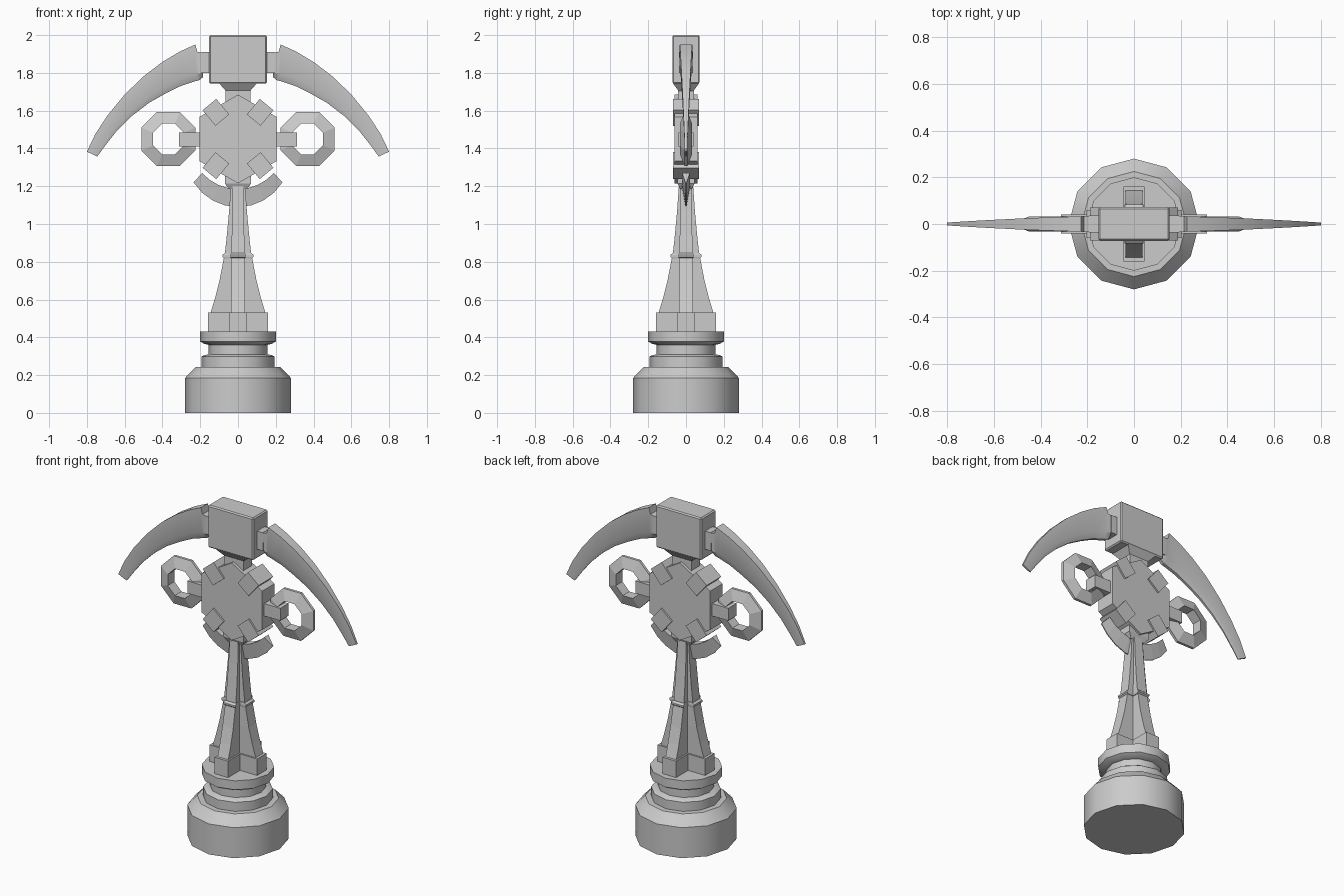
import bpy, bmesh
from math import sin, cos, pi, radians, atan2
from mathutils import Matrix, Vector

if "Cube" in bpy.data.objects:
    bpy.data.objects.remove(bpy.data.objects["Cube"])


def loft(name, rings, closed=False, mirror=False, smooth=None):
    """Skin a list of equal-length point rings; cap the ends unless closed."""
    bm = bmesh.new()
    rows = [[bm.verts.new(p) for p in ring] for ring in rings]
    n = len(rows[0])
    pairs = list(zip(rows, rows[1:])) + ([(rows[-1], rows[0])] if closed else [])
    for a, b in pairs:
        for i in range(n):
            j = (i + 1) % n
            bm.faces.new((a[i], a[j], b[j], b[i]))
    if not closed:
        bm.faces.new(rows[0])
        bm.faces.new(rows[-1])
    bmesh.ops.recalc_face_normals(bm, faces=bm.faces)
    me = bpy.data.meshes.new(name)
    bm.to_mesh(me)
    bm.free()
    ob = bpy.data.objects.new(name, me)
    bpy.context.collection.objects.link(ob)
    if mirror:
        ob.modifiers.new("mirror", 'MIRROR')
    if smooth:
        bpy.ops.object.select_all(action='DESELECT')
        ob.select_set(True)
        bpy.context.view_layer.objects.active = ob
        bpy.ops.object.shade_smooth_by_angle(angle=radians(smooth))
    return ob


def rect(hx, hy, z):
    return [(-hx, -hy, z), (hx, -hy, z), (hx, hy, z), (-hx, hy, z)]


def cross(z, r, w):
    quarter = [(r, -w), (r, w), (w, w)]
    pts = []
    for k in range(4):
        c, s = (1, 0, -1, 0)[k], (0, 1, 0, -1)[k]
        pts += [(x * c - y * s, x * s + y * c, z) for x, y in quarter]
    return pts


def box(name, x0, x1, hy, z0, z1, mirror=False):
    return loft(name, [[(x0, -hy, z), (x1, -hy, z), (x1, hy, z), (x0, hy, z)]
                       for z in (z0, z1)], mirror=mirror)


# Twelve-sided stepped base
profile = [(.28, 0), (.28, .185), (.225, .243), (.192, .243), (.192, .298), (.182, .305),
           (.155, .31), (.155, .36), (.178, .365), (.2, .378), (.2, .432)]
loft("base", [[(r * cos(k * pi / 6), r * sin(k * pi / 6), z) for k in range(12)]
              for r, z in profile], smooth=31)

# Cross-shaped plinth, shaft and band
loft("plinth", [cross(.43, .16, .045), cross(.532, .16, .045)])
loft("lower_shaft", [cross(.53, .145, .036), cross(.61, .121, .036),
                     cross(.70, .098, .036), cross(.83, .073, .034)])
loft("shaft_band", [cross(.818, .073, .038), cross(.826, .083, .04),
                    cross(.836, .083, .04), cross(.846, .071, .038)])
loft("upper_shaft", [cross(.83, .071, .034), cross(.95, .058, .033),
                     cross(1.07, .047, .031), cross(1.2, .038, .028)])

# Sockets below and above the hub, with flared head collar
loft("lower_socket", [rect(.048, .03, 1.185), rect(.07, .045, 1.215), rect(.07, .045, 1.28)])
loft("upper_neck", [rect(.065, .042, 1.58), rect(.065, .042, 1.71)])
loft("head_collar", [rect(.065, .04, 1.705), rect(.1, .07, 1.745)])

# Hexagonal hub with four diagonal lugs
HUB = 1.45
loft("hub", [[(.235 * cos(pi / 6 + k * pi / 3), y, HUB + .235 * sin(pi / 6 + k * pi / 3))
              for k in range(6)] for y in (-.06, .06)])
for sx, sz, label in ((1, 1, "upper_right"), (-1, 1, "upper_left"),
                      (1, -1, "lower_right"), (-1, -1, "lower_left")):
    lug = box("hub_lug_" + label, .13, .237, .07, -.047, .047)
    lug.matrix_world = (Matrix.Translation((0, 0, HUB)) @
                        Matrix.Rotation(-atan2(sz * .77, sx * .64), 4, 'Y'))

# Side arms carrying octagonal wedge rings
box("ring_arm", .18, .312, .04, 1.41, 1.485, mirror=True)
rings = []
for k in range(8):
    a = pi / 8 + k * pi / 4
    rings.append([(.368 + r * cos(a), y, HUB + r * sin(a))
                  for r, y in ((.088, -.032), (.156, -.008), (.156, .008), (.088, .032))])
loft("side_ring", rings, closed=True, mirror=True)

# Wedge-edged crescent under the hub
crescent = []
for k in range(9):
    t = -1 + k / 4
    ao, ai = t * 1.013, t * .84
    xo, zo = .277 * sin(ao), 1.367 - .277 * cos(ao)
    xi, zi = .255 * sin(ai), 1.44 - .255 * cos(ai)
    crescent.append([(xi, -.02, zi), (xo, -.003, zo), (xo, .003, zo), (xi, .02, zi)])
loft("crescent", crescent)

# Head block and blade sockets
head = loft("head_block", [[(x, y, z) for x, z in ((-.153, 1.743), (.153, 1.743), (.153, 2), (-.153, 2))]
                           for y in (-.072, .072)])
bevel = head.modifiers.new("soft_edges", 'BEVEL')
bevel.width, bevel.segments = .007, 1
box("blade_socket", .145, .192, .036, 1.80, 1.91, mirror=True)

# Curved blades: outer x,z / inner x,z / half thickness
stations = [(.185, 1.907, .185, 1.778, .034), (.215, 1.912, .203, 1.762, .034),
            (.226, 1.95, .22, 1.758, .033), (.31, 1.912, .30, 1.732, .03),
            (.40, 1.858, .38, 1.693, .027), (.50, 1.782, .47, 1.642, .023),
            (.60, 1.685, .56, 1.573, .018), (.69, 1.576, .64, 1.495, .013),
            (.755, 1.477, .70, 1.419, .009), (.80, 1.383, .745, 1.357, .006)]
blade = []
for xo, zo, xi, zi, t in stations:
    o, i = Vector((xo, 0, zo)), Vector((xi, 0, zi))
    half = [o + Vector((0, t, 0)), o.lerp(i, .78) + Vector((0, t * .9, 0)), i + Vector((0, t * .3, 0))]
    blade.append(half + [Vector((p.x, -p.y, p.z)) for p in reversed(half)])
loft("blade", blade, mirror=True, smooth=25)
